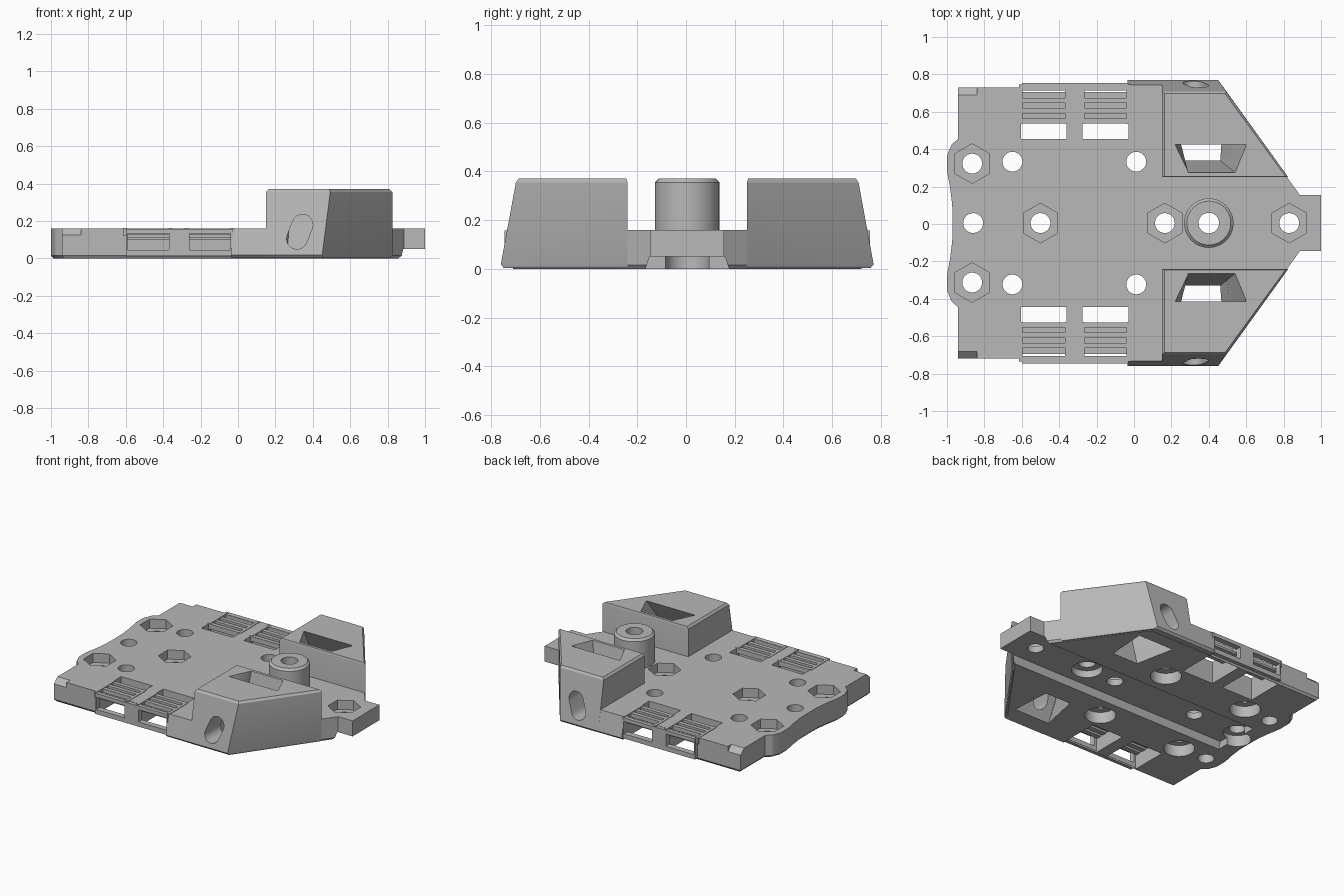
import bpy, bmesh, math

if "Cube" in bpy.data.objects:
    bpy.data.objects.remove(bpy.data.objects["Cube"], do_unlink=True)

grey = bpy.data.materials.new("plain_grey")
grey.use_nodes = True
grey.diffuse_color = (0.48, 0.48, 0.48, 1)
grey.node_tree.nodes["Principled BSDF"].inputs["Base Color"].default_value = grey.diffuse_color
parts = []


def loft(name, rings, part=True):
    """Closed solid through matching rings of points."""
    bm = bmesh.new()
    rows = [[bm.verts.new(p) for p in ring] for ring in rings]
    n = len(rows[0])
    for a, b in zip(rows, rows[1:]):
        for i in range(n):
            j = (i + 1) % n
            bm.faces.new((a[i], a[j], b[j], b[i]))
    bm.faces.new(rows[0])
    bm.faces.new(rows[-1])
    bmesh.ops.recalc_face_normals(bm, faces=bm.faces)
    mesh = bpy.data.meshes.new(name)
    bm.to_mesh(mesh)
    bm.free()
    mesh.materials.append(grey)
    ob = bpy.data.objects.new(name, mesh)
    bpy.context.collection.objects.link(ob)
    if part:
        parts.append(ob)
    return ob


def level(points, z, k=1.0):
    return [(x * k, y * k, z) for x, y in points]


def block(name, x0, x1, y0, y1, z0, z1, part=True):
    rect = [(x0, y0), (x1, y0), (x1, y1), (x0, y1)]
    return loft(name, [level(rect, z0), level(rect, z1)], part)


def disc(x, y, r, n=40):
    return [(x + r * math.sin(math.tau * i / n), y + r * math.cos(math.tau * i / n))
            for i in range(n)]


def carve(targets, cutter):
    """Subtract a temporary cutter from each target."""
    for ob in targets:
        mod = ob.modifiers.new("cut", 'BOOLEAN')
        mod.operation, mod.solver, mod.object = 'DIFFERENCE', 'EXACT', cutter
        bpy.context.view_layer.objects.active = ob
        bpy.ops.object.modifier_apply(modifier=mod.name)
    bpy.data.objects.remove(cutter, do_unlink=True)


def drill(targets, x, y, r, z0, z1, n=40):
    pts = disc(x, y, r, n)
    carve(targets, loft("cutter", [level(pts, z0), level(pts, z1)], False))


# Base plate with wavy end and square tab
T = 0.16
half = [(-.972, .1), (-.985, .2), (-1, .28), (-1, .36), (-.975, .42), (-.94, .45),
        (-.94, .725), (.472, .725), (.887, .15), (1, .15)]
outline = [(-.97, 0)] + half + [(x, -y) for x, y in reversed(half)]
plate = loft("base_plate", [level(outline, 0, .985), level(outline, .015), level(outline, T)])

# Underside channel
carve([plate], loft("cutter", [
    [(x, y * w, z) for x, y in ((-.85, -1), (1.1, -1), (1.1, 1), (-.85, 1))]
    for w, z in ((.178, -.02), (.155, .05))], False))

# Centre post
post = loft("centre_post", [level(disc(.4, 0, r, 64), z)
                            for r, z in ((.132, .15), (.132, .355), (.117, .37))])
drill([plate, post], .4, 0, .055, -.1, .5)
drill([plate], .4, 0, .1, -.1, .1)

# Bolt holes with hexagonal nut pockets above
for x, y in ((-.865, .318), (-.865, -.318), (-.5, 0), (.165, 0), (.83, 0)):
    drill([plate], x, y, .053, -.1, .3)
    drill([plate], x, y, .106, .095, .3, 6)

# Bolt holes counterbored from below
for x, y, r in ((-.65, .328, .1), (-.65, -.328, .1), (.012, .328, .1),
                (.012, -.328, .1), (-.86, 0, .09)):
    drill([plate], x, y, .053, -.1, .3)
    drill([plate], x, y, r, -.1, .08)

for s, side in ((1, "back"), (-1, "front")):
    def flip(pts):
        return [(x, s * y) for x, y in pts]

    # Tall sloped housing
    foot = flip([(.15, .245), (.15, .765), (.45, .765), (.825, .245)])
    low = flip([(.15, .245), (.15, .752), (.455, .752), (.815, .245)])
    brow = flip([(.15, .245), (.15, .703), (.493, .703), (.825, .245)])
    crown = flip([(.163, .25), (.163, .692), (.487, .692), (.81, .25)])
    housing = loft(side + "_housing", [level(low, .003), level(foot, .018),
                                       level(brow, .355), level(crown, .37)])

    # Low flank leading into the housing
    profile = [(.69, .003), (.75, .003), (.765, .018), (.738, T), (.69, T)]
    flank = loft(side + "_flank", [[(x, s * y, z) for y, z in profile] for x in (-.035, .2)])

    # Slanted passage from top window to underside
    window = flip([(.29, .27), (.54, .27), (.60, .42), (.22, .42)])
    outlet = flip([(.26, .335), (.46, .335), (.48, .62), (.2, .62)])
    lo = [(b[0] - .027 * (a[0] - b[0]), b[1] - .027 * (a[1] - b[1])) for a, b in zip(window, outlet)]
    hi = [(a[0] + .027 * (a[0] - b[0]), a[1] + .027 * (a[1] - b[1])) for a, b in zip(window, outlet)]
    carve([housing, plate], loft("cutter", [level(lo, -.01), level(hi, .38)], False))

    # Leaning oval opening in the outer wall
    oval = []
    lean = math.atan2(.075, .03)
    for cx, cz, start in ((.345, .18, -math.pi / 2), (.315, .105, math.pi / 2)):
        for i in range(17):
            a = lean + start + math.pi * i / 16
            oval.append((cx + .055 * math.cos(a), cz + .055 * math.sin(a)))
    carve([housing, plate, flank],
          loft("cutter", [[(x, s * y, z) for x, z in oval] for y in (.45, .85)], False))

    # Outer rail and louvred slots
    rail = block(side + "_rail", -.6, -.03, s * .71, s * .75, .012, T - .002)
    for k, (x0, x1) in enumerate(((-.605, -.36), (-.275, -.03))):
        carve([plate], block("cutter", x0, x1, s * .45, s * .712, -.1, .3, False))
        carve([plate, rail], block("cutter", x0 + .015, x1 - .01, s * .65, s * .9, .045, .132, False))
        for i in range(3):
            y = .545 + .055 * i
            tag = f"{side}_slot_{k + 1}_"
            block(tag + f"louvre_{i + 1}", x0 - .005, x1 + .005, s * (y - .014), s * (y + .014), .125, T)
            block(tag + f"lower_slat_{i + 1}", x0 - .005, x1 + .005,
                  s * (y + .01), s * (y + .046), .1, .115)
        # Raised lips at the slot ends
        for x in (x0, x1):
            block(tag + "lip", x - .01, x + .01, s * .53, s * .74, .12, T + .003)

    # Chamfered corner at the wavy end
    wedge = [(.685, .18), (.68, .165), (.735, .115), (.78, .18)]
    carve([plate], loft("cutter", [[(x, s * y, z) for y, z in wedge]
                                   for x in (-1, -.84)], False))

# Shade and place
for ob in parts:
    bpy.ops.object.select_all(action='DESELECT')
    ob.select_set(True)
    bpy.context.view_layer.objects.active = ob
    bpy.ops.object.shade_smooth_by_angle(angle=math.radians(25))
    ob.location.y = .005
